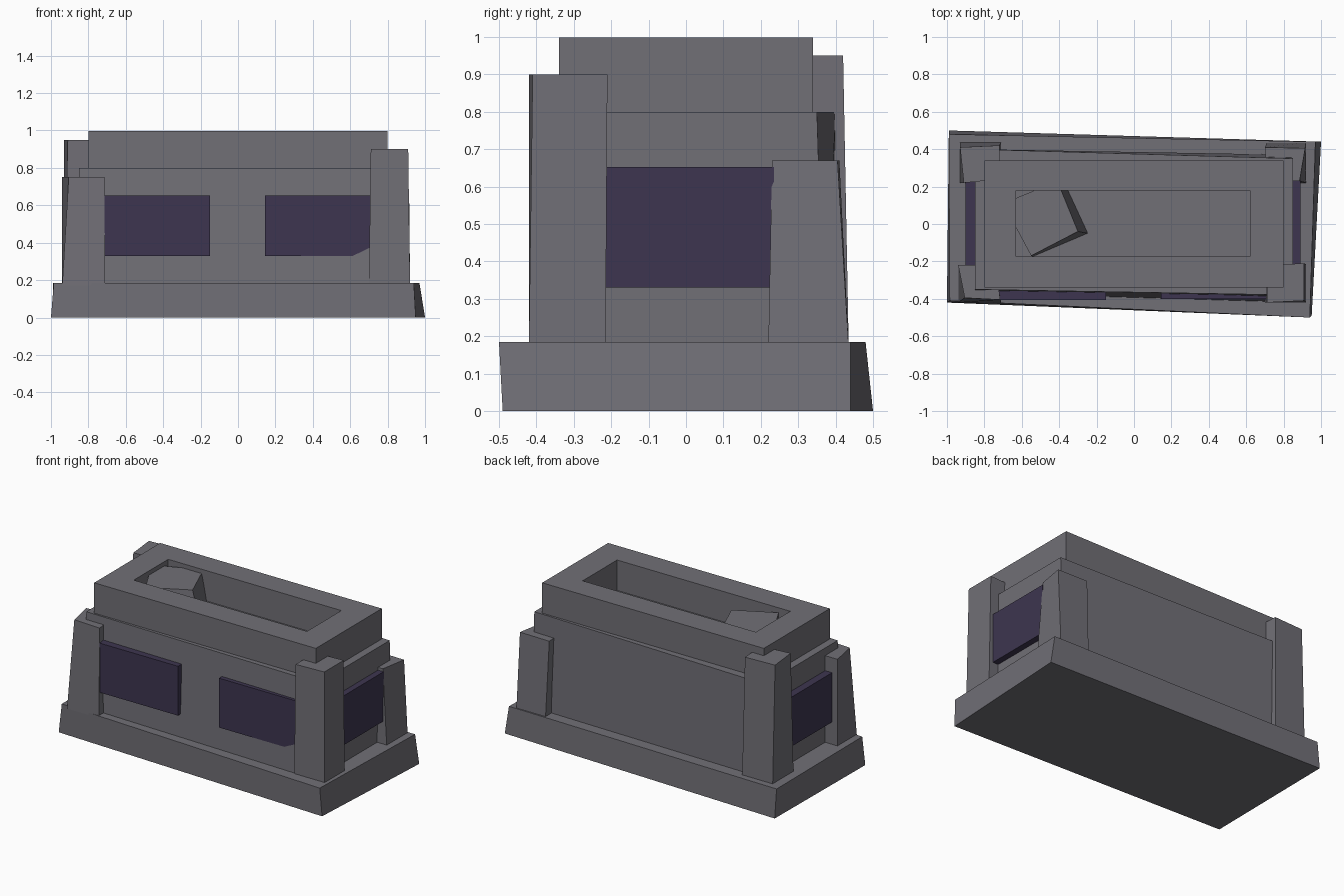
import bpy

if "Cube" in bpy.data.objects:
    bpy.data.objects.remove(bpy.data.objects["Cube"])


def material(name, color):
    m = bpy.data.materials.new(name)
    m.diffuse_color = (*color, 1)
    m.use_nodes = True
    m.node_tree.nodes["Principled BSDF"].inputs["Base Color"].default_value = m.diffuse_color
    return m


STONE = material("grey stone", (0.165, 0.16, 0.182))
GLASS = material("dark violet", (0.047, 0.036, 0.08))


def add_mesh(name, verts, faces, mat):
    mesh = bpy.data.meshes.new(name)
    mesh.from_pydata(verts, [], faces)
    mesh.materials.append(mat)
    obj = bpy.data.objects.new(name, mesh)
    bpy.context.collection.objects.link(obj)
    return obj


def block(name, bottom, top, z0, z1, mat=STONE):
    """Skewed block; corners run front left, front right, back right, back left."""
    verts = [(x, y, z0) for x, y in bottom] + [(x, y, z1) for x, y in top]
    faces = [(3, 2, 1, 0), (4, 5, 6, 7)]
    faces += [(i, (i + 1) % 4, (i + 1) % 4 + 4, i + 4) for i in range(4)]
    return add_mesh(name, verts, faces, mat)


def rect(x0, x1, y0, y1):
    return [(x0, y0), (x1, y0), (x1, y1), (x0, y1)]


# crooked plinth
block("base", [(-1, -0.42), (0.95, -0.49), (1, 0.44), (-0.99, 0.5)],
      [(-0.985, -0.41), (0.94, -0.5), (0.97, 0.44), (-0.99, 0.48)], 0, 0.185)

# main body, leaning forward at the front right foot
block("body", [(-0.85, -0.37), (0.85, -0.42), (0.85, 0.37), (-0.85, 0.40)],
      [(-0.85, -0.35), (0.85, -0.38), (0.85, 0.35), (-0.85, 0.40)], 0.15, 0.8)

# open rim on top
outer, inner = rect(-0.8, 0.8, -0.34, 0.34), rect(-0.63, 0.62, -0.175, 0.18)
loops = [(outer, 0.79), (outer, 0.998), (inner, 0.998), (inner, 0.79)]
rim_verts = [(x, y, z) for pts, z in loops for x, y in pts]
rim_faces = [(a * 4 + i, a * 4 + (i + 1) % 4, b * 4 + (i + 1) % 4, b * 4 + i)
             for a, b in ((0, 1), (1, 2), (2, 3), (3, 0)) for i in range(4)]
add_mesh("rim", rim_verts, rim_faces, STONE)

# loose stone lying in the opening
block("loose_stone", [(-0.54, -0.175), (-0.245, -0.05), (-0.37, 0.22), (-0.69, 0.10)],
      [(-0.55, -0.17), (-0.30, -0.04), (-0.41, 0.23), (-0.70, 0.11)], 0.79, 0.97)

# corner pillars of uneven height
block("pillar_front_left", rect(-0.94, -0.71, -0.42, -0.22),
      [(-0.905, -0.395), (-0.715, -0.405), (-0.74, -0.22), (-0.94, -0.22)], 0.17, 0.75)
block("pillar_front_right", rect(0.70, 0.92, -0.42, -0.215),
      [(0.71, -0.42), (0.91, -0.41), (0.91, -0.21), (0.71, -0.22)], 0.17, 0.9)
block("pillar_back_right", rect(0.71, 0.92, 0.22, 0.435),
      [(0.71, 0.23), (0.885, 0.23), (0.915, 0.405), (0.70, 0.41)], 0.17, 0.67)
block("pillar_back_left", rect(-0.93, -0.71, 0.22, 0.435),
      [(-0.91, 0.22), (-0.71, 0.24), (-0.72, 0.42), (-0.93, 0.41)], 0.17, 0.95)

# window panels on the front and both ends
for name, x0, x1, y0, y1 in (("front_left_window", -0.80, -0.15, -0.405, -0.34),
                             ("front_right_window", 0.145, 0.80, -0.402, -0.34),
                             ("right_window", 0.83, 0.89, -0.22, 0.235),
                             ("left_window", -0.90, -0.83, -0.22, 0.235)):
    block(name, rect(x0, x1, y0, y1), rect(x0, x1, y0, y1), 0.33, 0.652, GLASS)
